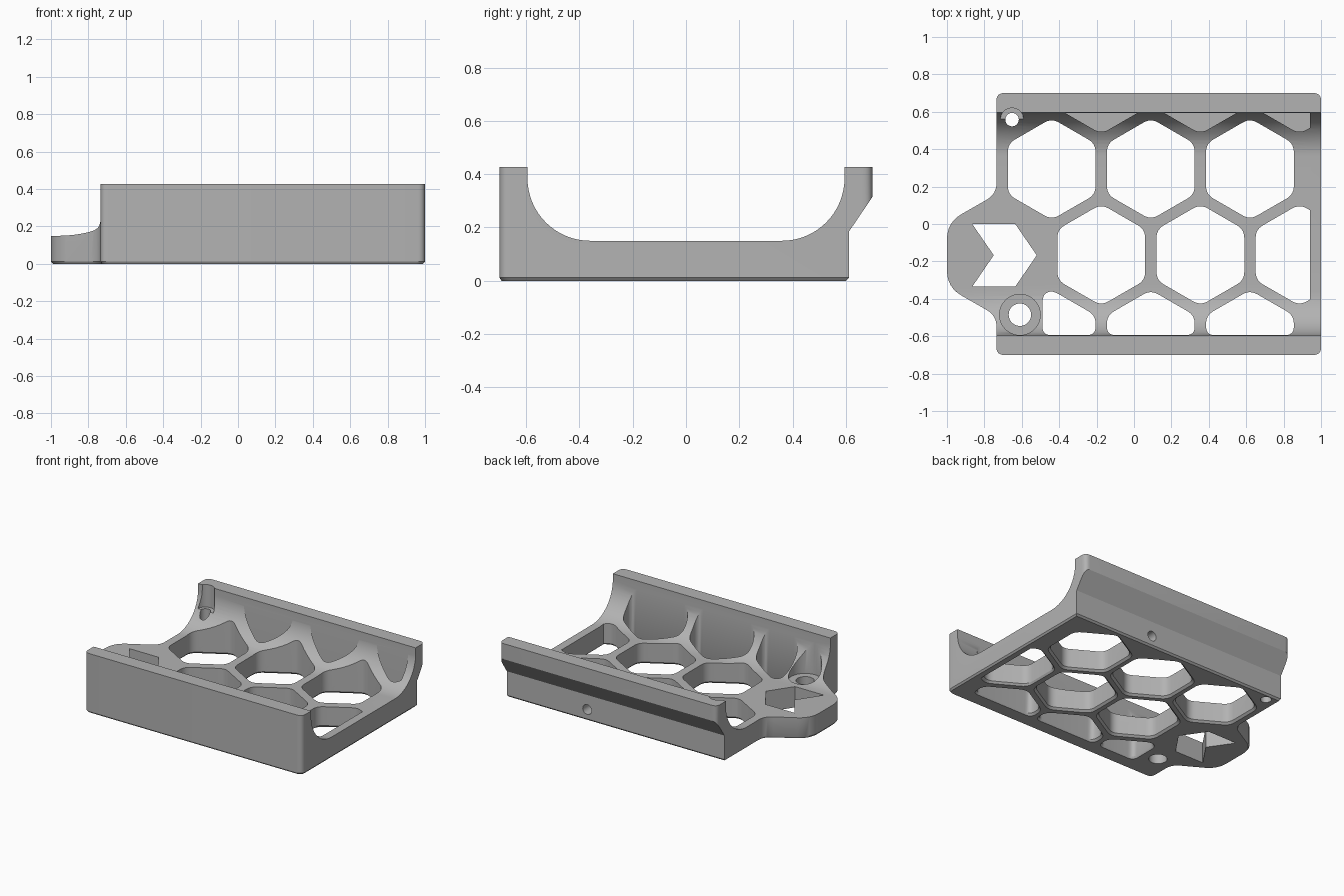
import bpy, bmesh, math
from mathutils import Vector

if "Cube" in bpy.data.objects:
    bpy.data.objects.remove(bpy.data.objects["Cube"], do_unlink=True)

grey = bpy.data.materials.new("plain grey")
grey.use_nodes = True
grey.diffuse_color = (0.45, 0.45, 0.45, 1)
grey.node_tree.nodes["Principled BSDF"].inputs["Base Color"].default_value = grey.diffuse_color


def rounded(points, steps=6):
    """Round each corner (x, y, trim) of a polygon."""
    out = []
    for i, (x, y, trim) in enumerate(points):
        p = Vector((x, y))
        a = Vector(points[i - 1][:2]) - p
        b = Vector(points[(i + 1) % len(points)][:2]) - p
        start = p + a.normalized() * min(trim, a.length * 0.45)
        end = p + b.normalized() * min(trim, b.length * 0.45)
        for s in range(steps + 1):
            t = s / steps
            out.append(tuple(start * (1 - t) ** 2 + p * 2 * t * (1 - t) + end * t * t))
    return out


def clip(points, axis, limit, sign):
    """Keep the part of a convex polygon where sign * coordinate <= sign * limit."""
    out = []
    for i, q in enumerate(points):
        p = points[i - 1]
        dp, dq = sign * (p[axis] - limit), sign * (q[axis] - limit)
        if dp * dq < 0:
            t = dp / (dp - dq)
            out.append(tuple(u + (v - u) * t for u, v in zip(p, q)))
        if dq <= 0:
            out.append(q)
    return out


def prism(name, points, sections, place=lambda x, y, h: (x, y, h), centre=(0, 0)):
    """Stack scaled copies of an outline at (height, scale) sections."""
    bm = bmesh.new()
    cx, cy = centre
    rings = [[bm.verts.new(place(cx + (x - cx) * s, cy + (y - cy) * s, h)) for x, y in points]
             for h, s in sections]
    n = len(points)
    bm.faces.new(rings[0])
    bm.faces.new(rings[-1])
    for low, high in zip(rings, rings[1:]):
        for i in range(n):
            j = (i + 1) % n
            bm.faces.new((low[i], low[j], high[j], high[i]))
    bmesh.ops.recalc_face_normals(bm, faces=bm.faces)
    mesh = bpy.data.meshes.new(name)
    bm.to_mesh(mesh)
    bm.free()
    mesh.materials.append(grey)
    obj = bpy.data.objects.new(name, mesh)
    bpy.context.collection.objects.link(obj)
    return obj


def circle(x, y, r, n=40):
    return [(x + r * math.cos(2 * math.pi * i / n), y + r * math.sin(2 * math.pi * i / n))
            for i in range(n)]


def apply_boolean(target, tool, operation):
    tool.hide_render = True
    mod = target.modifiers.new("shape", "BOOLEAN")
    mod.operation, mod.solver, mod.object = operation, "EXACT", tool
    bpy.context.view_layer.objects.active = target
    bpy.ops.object.modifier_apply(modifier=mod.name)
    bpy.data.objects.remove(tool, do_unlink=True)


# Cradle cross-section: floor, two concave fillets, two walls, back overhang
TOP, FLOOR, WALL, RAD = 0.427, 0.15, 0.595, 0.235
arc = [(RAD * math.sin(a), RAD * (1 - math.cos(a)))
       for a in (math.pi / 2 * i / 16 for i in range(17))]
flat = WALL - RAD
profile = [(-0.72, -0.02), (0.58, -0.02), (0.6, 0), (0.612, 0.012), (0.612, 0.185),
           (0.70, 0.315), (0.70, TOP), (WALL, TOP)]
profile += [(flat + y, FLOOR + z) for y, z in reversed(arc)]
profile += [(-flat - y, FLOOR + z) for y, z in arc]
profile += [(-WALL, TOP), (-0.72, TOP)]
cradle = prism("cradle_tray", profile, [(-1.1, 1), (1.1, 1)], lambda y, z, x: (x, y, z))

# Plan outline with the end tab, chamfered around the base
plan = rounded([(1, -0.7, 0.04), (1, 0.7, 0.04), (-0.735, 0.7, 0.04), (-0.735, 0.16, 0.06),
                (-1, 0.008, 0.09), (-1, -0.338, 0.09), (-0.735, -0.49, 0.06),
                (-0.735, -0.7, 0.04)])
apply_boolean(cradle, prism("outline", plan, [(0, 0.99), (0.012, 1), (0.6, 1)]), "INTERSECT")

# Honeycomb openings; the back row is blind pockets
PITCH, HEX_R = 0.53, 0.271
ROW = PITCH * math.sqrt(3) / 2
for row in range(4):
    cy = -0.624 + ROW * row
    for col in range(3):
        cx = -0.44 + PITCH * (col + 0.5 * (row % 2))
        hexagon = [(cx + HEX_R * math.sin(k * math.pi / 3),
                    cy + HEX_R * math.cos(k * math.pi / 3)) for k in range(6)]
        hexagon = clip(hexagon, 1, -WALL + 0.001, -1)
        if row == 0:
            hexagon = clip(hexagon, 0, -0.49, -1)
        hexagon = rounded([(x, y, 0.045) for x, y in hexagon])
        hexagon = clip(clip(hexagon, 0, 0.94, 1), 1, WALL - 0.001, 1)
        mid = [sum(p[k] for p in hexagon) / len(hexagon) for k in (0, 1)]
        if row == 3:
            sections = [(0.12, 1), (0.6, 1)]
        else:
            sections = [(-0.02, 1.06), (0, 1.06), (0.014, 1), (0.6, 1)]
        apply_boolean(cradle, prism("cell", hexagon, sections, centre=mid), "DIFFERENCE")

# Arrow opening in the tab
arrow = [(-0.865, 0), (-0.635, 0), (-0.52, -0.167), (-0.635, -0.335),
         (-0.865, -0.335), (-0.75, -0.167)]
apply_boolean(cradle, prism("arrow", arrow, [(-0.1, 1), (0.6, 1)]), "DIFFERENCE")

# Screw seats with through holes: (x, y, hole radius, seat radius, seat height)
for x, y, hole, seat, height in ((-0.61, -0.485, 0.06, 0.109, 0.13),
                                 (-0.652, 0.558, 0.036, 0.062, 0.265)):
    apply_boolean(cradle, prism("seat", circle(x, y, seat), [(height, 1), (0.6, 1)]), "DIFFERENCE")
    apply_boolean(cradle, prism("hole", circle(x, y, hole), [(-0.1, 1), (0.6, 1)]), "DIFFERENCE")

# Round hole through the back face
apply_boolean(cradle, prism("side_hole", circle(0.08, 0.36, 0.035), [(0.46, 1), (0.8, 1)],
                            lambda z, x, y: (x, y, z)), "DIFFERENCE")

bpy.ops.object.select_all(action="DESELECT")
cradle.select_set(True)
bpy.context.view_layer.objects.active = cradle
bpy.ops.object.shade_smooth_by_angle(angle=math.radians(30))
